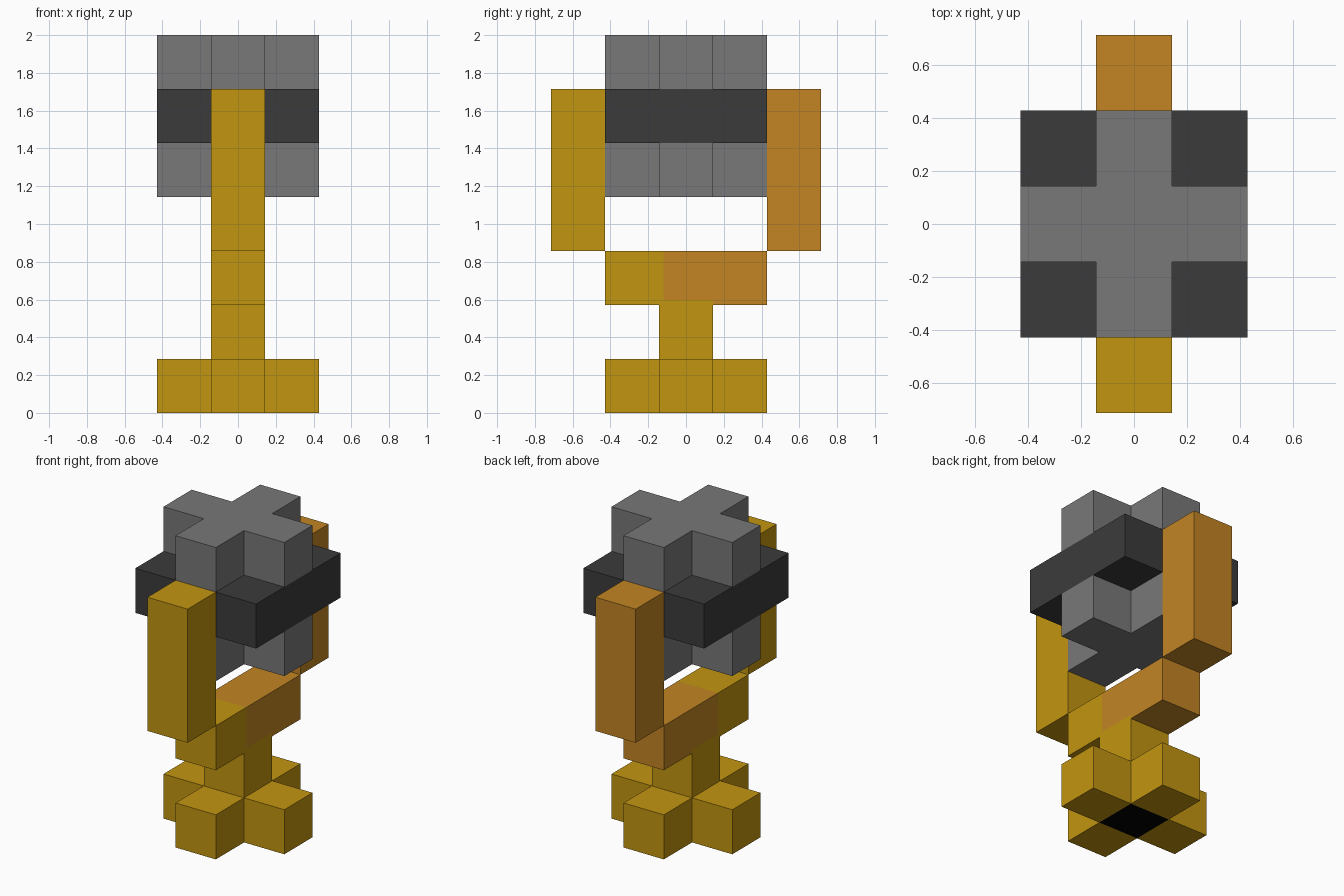
import bpy, bmesh
from mathutils import Vector

U = 2 / 7          # one block
H = U / 2

cube = bpy.data.objects.get("Cube")
if cube:
    bpy.data.objects.remove(cube, do_unlink=True)


def material(name, rgb):
    lin = [((c / 255 + 0.055) / 1.055) ** 2.4 if c > 10 else c / 255 / 12.92 for c in rgb]
    m = bpy.data.materials.new(name)
    m.use_nodes = True
    m.diffuse_color = (*lin, 1)
    m.node_tree.nodes["Principled BSDF"].inputs["Base Color"].default_value = (*lin, 1)
    return m


GOLD = material("gold", (194, 149, 16))
ORANGE = material("orange", (195, 133, 36))
GREY = material("grey", (120, 120, 120))
CHARCOAL = material("charcoal", (59, 59, 59))
BLACK = material("black", (0, 0, 0))


def finish(name, bm, mats, rule=None):
    """Turn a bmesh into an object; rule picks the material from a face centre."""
    bmesh.ops.recalc_face_normals(bm, faces=bm.faces)
    if rule:
        for f in bm.faces:
            f.material_index = rule(f.calc_center_median())
    me = bpy.data.meshes.new(name)
    bm.to_mesh(me)
    bm.free()
    for m in mats:
        me.materials.append(m)
    ob = bpy.data.objects.new(name, me)
    bpy.context.collection.objects.link(ob)
    return ob


def slab(name, cells, layer, height, mats, rule=None):
    """Extrude a set of grid cells upward from a block layer."""
    bm = bmesh.new()
    z = layer * U
    for i, j in cells:
        x, y = i * U, j * U
        bm.faces.new([bm.verts.new((x + a * H, y + b * H, z))
                      for a, b in ((-1, -1), (1, -1), (1, 1), (-1, 1))])
    bmesh.ops.remove_doubles(bm, verts=bm.verts, dist=1e-4)
    new = bmesh.ops.extrude_face_region(bm, geom=bm.faces[:], use_keep_orig=True)["geom"]
    bmesh.ops.translate(bm, vec=(0, 0, height * U),
                        verts=[v for v in new if isinstance(v, bmesh.types.BMVert)])
    return finish(name, bm, mats, rule)


PLUS = [(0, 0), (1, 0), (-1, 0), (0, 1), (0, -1)]
SQUARE = [(i, j) for i in (-1, 0, 1) for j in (-1, 0, 1)]

# Cross-shaped foot with a dark centre underneath, and its stem
slab("base", PLUS, 0, 1, [GOLD, BLACK],
     lambda c: int(c.z < 0.01 and abs(c.x) < 0.05 and abs(c.y) < 0.05))
slab("stem", [(0, 0)], 1, 1, [GOLD])

# Two-tone crossbar
bm = bmesh.new()
bmesh.ops.create_cube(bm, size=1)
bmesh.ops.scale(bm, vec=(U, 3 * U, U), verts=bm.verts)
bmesh.ops.translate(bm, vec=(0, 0, 2.5 * U), verts=bm.verts)
for co, no in (((0, -0.12, 0), (0, 1, 0)), ((0, H, 0), (0, 1, 0)), ((0, 0, 0.597), (0, 0, 1))):
    bmesh.ops.bisect_plane(bm, geom=bm.verts[:] + bm.edges[:] + bm.faces[:],
                           plane_co=Vector(co), plane_no=Vector(no))
finish("crossbar", bm, [GOLD, ORANGE],
       lambda c: int(c.y > -0.12 and not (c.y < H and c.z < 0.597)))

# Upright prongs in front and behind
slab("front_prong", [(0, -2)], 3, 3, [GOLD])
slab("back_prong", [(0, 2)], 3, 3, [ORANGE])

# Held block: grey crosses above and below a charcoal square
slab("head_lower_cross", PLUS, 4, 1, [GREY])
slab("head_band", SQUARE, 5, 1, [CHARCOAL])
slab("head_upper_cross", PLUS, 6, 1, [GREY])
